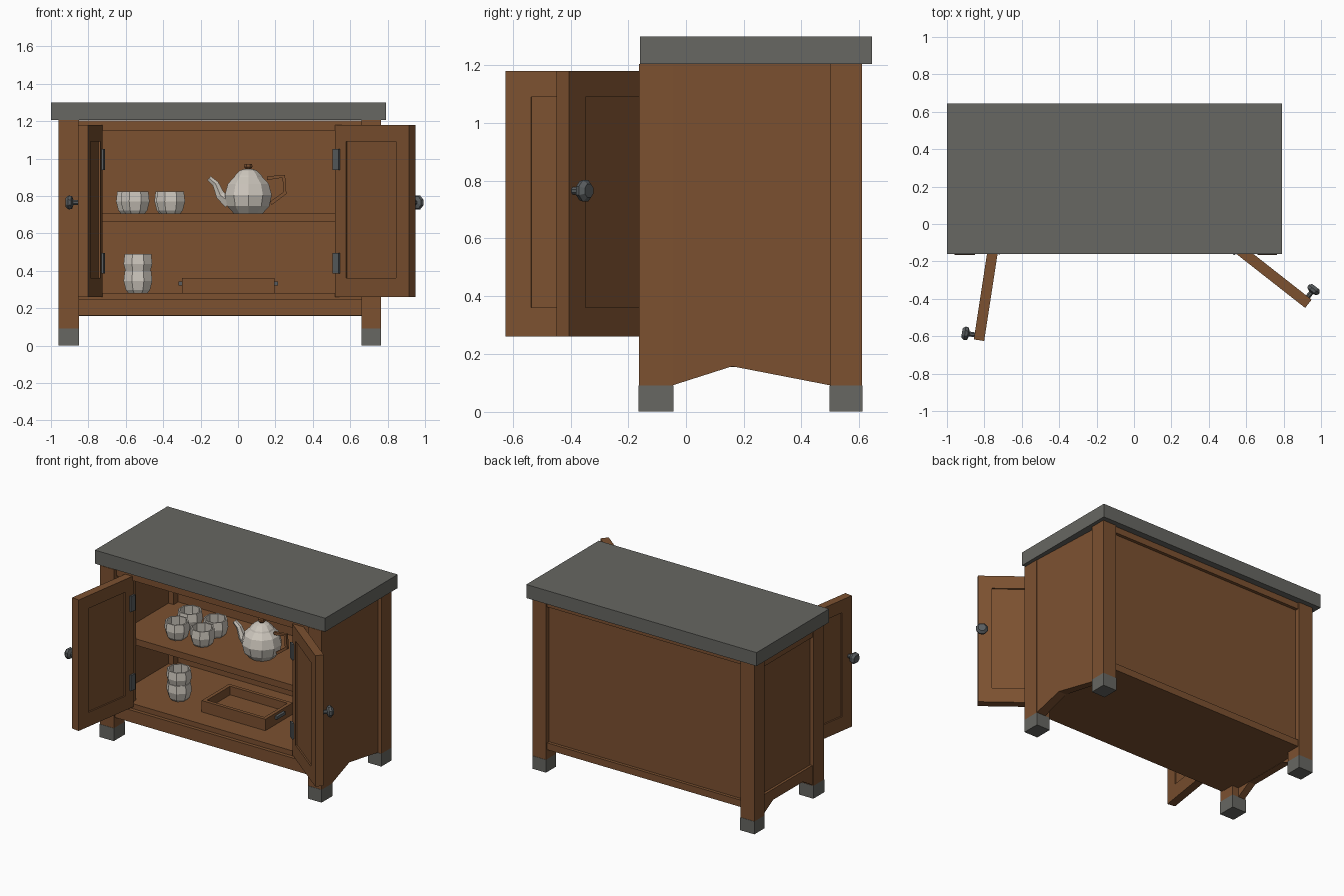
import bpy, bmesh, math
from mathutils import Vector, Matrix

if "Cube" in bpy.data.objects:
    bpy.data.objects.remove(bpy.data.objects["Cube"])


def mat(name, c):
    m = bpy.data.materials.new(name)
    m.diffuse_color = (*c, 1)
    m.use_nodes = True
    m.node_tree.nodes["Principled BSDF"].inputs["Base Color"].default_value = m.diffuse_color
    return m


WOOD = mat("brown wood", (0.20, 0.082, 0.03))
STONE = mat("grey stone", (0.135, 0.135, 0.122))
METAL = mat("dark metal", (0.10, 0.11, 0.115))
CHINA = mat("off white china", (0.60, 0.56, 0.50))


def finish(name, bm, material, mtx=None):
    bmesh.ops.recalc_face_normals(bm, faces=bm.faces)
    me = bpy.data.meshes.new(name)
    bm.to_mesh(me)
    bm.free()
    me.materials.append(material)
    ob = bpy.data.objects.new(name, me)
    bpy.context.collection.objects.link(ob)
    if mtx is not None:
        ob.matrix_world = mtx
    return ob


def box(name, x, y, z, material=WOOD, mtx=None, front_lean=0.0):
    """Box from (min, max) pairs; front_lean moves the top front edge back."""
    bm = bmesh.new()
    bmesh.ops.create_cube(bm, size=1)
    for v in bm.verts:
        v.co = [r[0] if c < 0 else r[1] for r, c in zip((x, y, z), v.co)]
    for v in bm.verts:
        if v.co.z == z[1] and v.co.y == y[0]:
            v.co.y += front_lean
    return finish(name, bm, material, mtx)


def lathe(name, profile, material, mtx, sides=8):
    """Turn (radius, height) points about z."""
    bm = bmesh.new()
    rings = []
    for r, h in profile:
        rings.append([bm.verts.new((r * math.cos(a), r * math.sin(a), h))
                      for a in (2 * math.pi * (i + 0.5) / sides for i in range(sides))])
    for a, b in zip(rings, rings[1:]):
        for i in range(sides):
            j = (i + 1) % sides
            bm.faces.new((a[i], a[j], b[j], b[i]))
    bm.faces.new(rings[0])
    bm.faces.new(rings[-1])
    return finish(name, bm, material, mtx)


def sweep(name, path, material, mtx, sides):
    """Tube through (x, z, radius) points in the xz plane."""
    bm = bmesh.new()
    rings = []
    for k, (x, z, r) in enumerate(path):
        a, b = path[max(k - 1, 0)], path[min(k + 1, len(path) - 1)]
        t = Vector((b[0] - a[0], 0, b[1] - a[1])).normalized()
        n = Vector((-t.z, 0, t.x))
        rings.append([bm.verts.new(Vector((x, 0, z)) + r * (n * math.cos(q) + Vector((0, 1, 0)) * math.sin(q)))
                      for q in (2 * math.pi * (i + 0.5) / sides for i in range(sides))])
    for a, b in zip(rings, rings[1:]):
        for i in range(sides):
            j = (i + 1) % sides
            bm.faces.new((a[i], a[j], b[j], b[i]))
    bm.faces.new(rings[0])
    bm.faces.new(rings[-1])
    return finish(name, bm, material, mtx)


def prism_x(name, pts, x0, x1):
    """Extrude a (y, z) outline along x."""
    bm = bmesh.new()
    f = bm.faces.new([bm.verts.new((x0, y, z)) for y, z in pts])
    r = bmesh.ops.extrude_face_region(bm, geom=[f])
    bmesh.ops.translate(bm, vec=(x1 - x0, 0, 0),
                        verts=[v for v in r["geom"] if isinstance(v, bmesh.types.BMVert)])
    return finish(name, bm, WOOD)


T = Matrix.Translation

# stone top, legs and feet
box("top_slab", (-1.0, 0.79), (-0.16, 0.645), (1.205, 1.30), STONE)
for side, x in (("left", (-0.96, -0.85)), ("right", (0.66, 0.765))):
    for end, y, lean in (("front", (-0.163, -0.045), 0.022), ("back", (0.50, 0.61), 0)):
        box(f"{side}_{end}_leg", x, y, (0.09, 1.205), WOOD, None, lean)
        box(f"{side}_{end}_foot", x, (y[0] - .002, y[1] + .002), (0, 0.09), STONE)

# carcass: floor, shelf, ceiling, back
box("cabinet_floor", (-0.90, 0.71), (-0.125, 0.575), (0.157, 0.28))
box("middle_shelf", (-0.90, 0.71), (-0.06, 0.575), (0.66, 0.705))
box("ceiling", (-0.90, 0.71), (-0.11, 0.575), (1.16, 1.204))
box("back_panel", (-0.88, 0.69), (0.55, 0.578), (0.157, 1.204))
box("back_bottom_rail", (-0.85, 0.66), (0.57, 0.60), (0.157, 0.205))
box("back_top_rail", (-0.85, 0.66), (0.57, 0.60), (1.16, 1.204))

# front frame
box("front_bottom_rail", (-0.85, 0.66), (-0.15, -0.10), (0.16, 0.245))
box("front_top_rail", (-0.85, 0.66), (-0.135, -0.09), (1.15, 1.204))
box("left_front_stile", (-0.85, -0.745), (-0.12, -0.07), (0.24, 1.16))
box("right_front_stile", (0.55, 0.66), (-0.12, -0.07), (0.24, 1.16))

# side panels and arched aprons
box("left_side_panel", (-0.932, -0.89), (-0.06, 0.52), (0.16, 1.204))
box("left_top_rail", (-0.95, -0.90), (-0.05, 0.51), (1.13, 1.204))
prism_x("left_apron", [(-0.05, 0.09), (0.06, 0.155), (0.39, 0.155), (0.505, 0.09),
                       (0.505, 0.23), (-0.05, 0.23)], -0.95, -0.90)
right = prism_x("right_side_panel", [(-0.05, 0.09), (0.16, 0.157), (0.505, 0.09),
                                     (0.505, 1.204), (-0.05, 1.204)], 0.695, 0.764)
for v in right.data.vertices:      # outer face slopes in toward the back leg
    if v.co.x > 0.75 and v.co.y > 0.1:
        v.co.x -= 0.025 * (v.co.y + 0.05) / 0.555

# open doors: local x runs from hinge to free end
L, H0, H1, TH = 0.505, 0.26, 1.18, 0.028
knob = [(0.014, 0), (0.014, 0.028), (0.036, 0.036), (0.04, 0.052), (0.026, 0.068)]
for side, pos, d, out in (("left", (-0.752, -0.122), (-0.152, -0.988), -1),
                          ("right", (0.535, -0.115), (0.787, -0.617), 1)):
    M = T((*pos, 0)) @ Matrix.Rotation(math.atan2(d[1], d[0]), 4, 'Z')
    y = (-TH, TH)
    box(f"{side}_door_hinge_stile", (0, 0.075), y, (H0, H1), WOOD, M)
    box(f"{side}_door_free_stile", (L - 0.09, L), y, (H0, H1), WOOD, M)
    box(f"{side}_door_bottom_rail", (0.07, L - 0.085), y, (H0, 0.36), WOOD, M)
    box(f"{side}_door_top_rail", (0.07, L - 0.085), y, (1.09, H1), WOOD, M)
    box(f"{side}_door_panel", (0.07, L - 0.085), (-0.018, 0.018), (0.35, 1.10), WOOD, M)
    lathe(f"{side}_knob", knob, METAL,
          M @ T((L - 0.025, out * TH, 0.765)) @ Matrix.Rotation(-out * math.pi / 2, 4, 'X'))
    for k, z in enumerate((0.44, 0.995)):
        yy = sorted((-out * 0.02, -out * 0.04))
        box(f"{side}_hinge_{k}", (-0.005, 0.035), yy, (z - 0.055, z + 0.055), METAL, M)

# cups
cup = [(0.055, 0), (0.07, 0.018), (0.083, 0.065), (0.077, 0.118),
       (0.067, 0.118), (0.068, 0.06), (0.05, 0.02)]
places = [(-0.55, 0.11, 0.705), (-0.36, 0.12, 0.705), (-0.575, 0.29, 0.705),
          (-0.37, 0.28, 0.705), (-0.535, 0.11, 0.28), (-0.535, 0.11, 0.372)]
for i, p in enumerate(places):
    lathe(f"cup_{i}", cup, CHINA, T(p))

# teapot
P = T((0.055, 0.185, 0.705))
lathe("teapot_body", [(0.08, 0), (0.118, 0.04), (0.132, 0.10), (0.115, 0.16), (0.08, 0.195),
                      (0.075, 0.205), (0.05, 0.23), (0.02, 0.24)], CHINA, P, 10)
lathe("teapot_lid_knob", [(0.012, 0.235), (0.024, 0.25), (0.022, 0.265)], WOOD, P)
sweep("teapot_spout", [(-0.10, 0.06, 0.04), (-0.15, 0.10, 0.028), (-0.175, 0.16, 0.02),
                       (-0.21, 0.19, 0.016)], CHINA, P, 6)
sweep("teapot_handle", [(0.10, 0.19, 0.014), (0.19, 0.20, 0.014), (0.195, 0.11, 0.014),
                        (0.12, 0.055, 0.014)], WOOD, P, 4)

# tray with end grips
box("tray_base", (-0.30, 0.195), (0.025, 0.33), (0.28, 0.30))
for n, y in (("front", (0.025, 0.05)), ("back", (0.305, 0.33))):
    box(f"tray_{n}_wall", (-0.30, 0.195), y, (0.28, 0.36))
for n, x, g in (("left", (-0.30, -0.275), (-0.318, -0.30)), ("right", (0.17, 0.195), (0.195, 0.213))):
    box(f"tray_{n}_wall", x, (0.05, 0.305), (0.28, 0.36))
    box(f"tray_{n}_grip", g, (0.13, 0.225), (0.322, 0.342), METAL)
